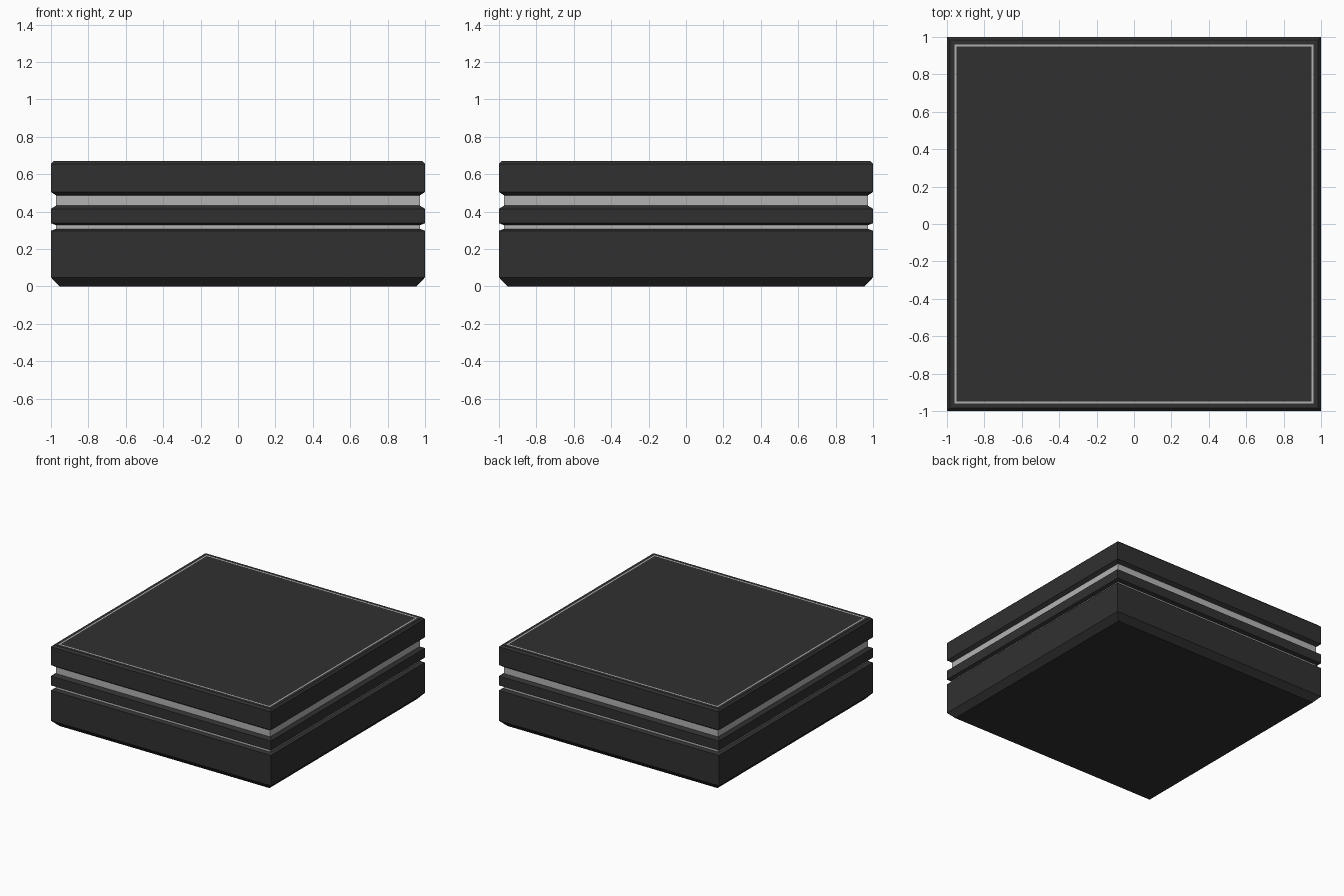
import bpy, bmesh

if "Cube" in bpy.data.objects:
    bpy.data.objects.remove(bpy.data.objects["Cube"])


def material(name, value):
    mat = bpy.data.materials.new(name)
    mat.diffuse_color = (value, value, value, 1)
    mat.use_nodes = True
    mat.node_tree.nodes["Principled BSDF"].inputs["Base Color"].default_value = mat.diffuse_color
    return mat


dark = material("dark_shell", 0.03)
light = material("light_trim", 0.45)


def square_loft(name, profile, mat, cap_bottom=False, cap_top=False):
    """Stack square rings from (half width, height) pairs, bottom or outside first."""
    bm = bmesh.new()
    rings = [[bm.verts.new((sx * h, sy * h, z))
              for sx, sy in ((-1, -1), (1, -1), (1, 1), (-1, 1))]
             for h, z in profile]
    for a, b in zip(rings, rings[1:]):
        for i in range(4):
            j = (i + 1) % 4
            bm.faces.new((a[i], a[j], b[j], b[i]))
    if cap_bottom:
        bm.faces.new(rings[0][::-1])
    if cap_top:
        bm.faces.new(rings[-1])
    mesh = bpy.data.meshes.new(name)
    bm.to_mesh(mesh)
    bm.free()
    mesh.materials.append(mat)
    obj = bpy.data.objects.new(name, mesh)
    bpy.context.collection.objects.link(obj)
    return obj


# Dark slabs with chamfered edges
square_loft("base_slab", [(0.955, 0), (1, 0.048), (1, 0.297), (0.972, 0.308)],
            dark, cap_bottom=True)
square_loft("middle_slab", [(0.972, 0.327), (1, 0.338), (1, 0.415), (0.972, 0.432)], dark)
square_loft("upper_slab", [(0.972, 0.486), (1, 0.505), (1, 0.655), (0.985, 0.67),
                           (0.96, 0.67)], dark)

# Recessed light bands between the slabs
square_loft("lower_band", [(0.972, 0.308), (0.972, 0.327)], light)
square_loft("upper_band", [(0.972, 0.432), (0.972, 0.486)], light)

# Flush light line and dark panel on the top
square_loft("top_line", [(0.96, 0.67), (0.949, 0.67)], light)
square_loft("top_panel", [(0.949, 0.67)], dark, cap_top=True)
